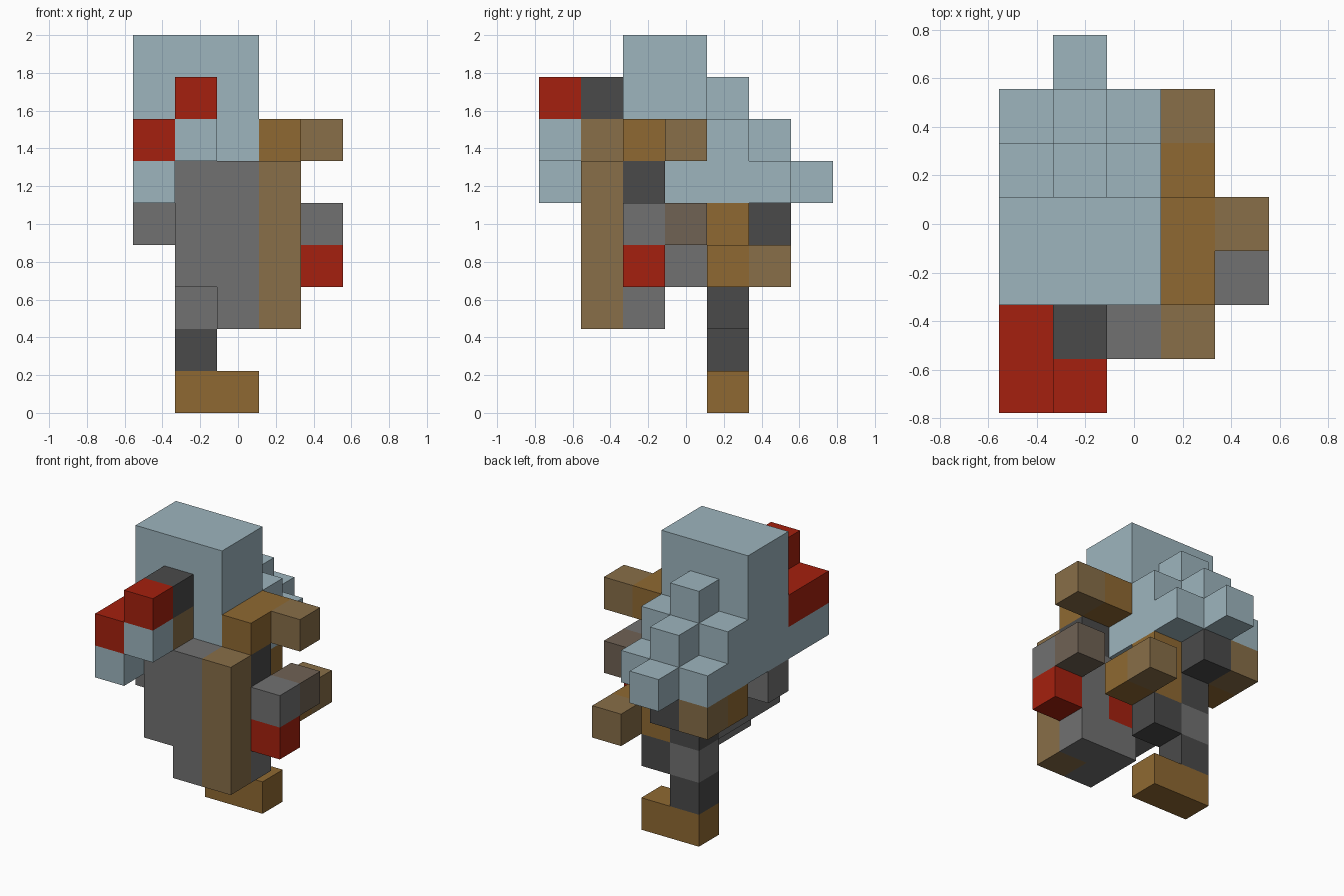
import bpy
import bmesh
from itertools import product
from mathutils import Vector

old = bpy.data.objects.get("Cube")
if old:
    bpy.data.objects.remove(old, do_unlink=True)

UNIT = 2 / 9                       # edge of one block
CENTRE = Vector((2.5, 3.5, 0))     # grid point that sits on the origin


def linear(c):
    c /= 255
    return c / 12.92 if c <= 0.04045 else ((c + 0.055) / 1.055) ** 2.4


def material(name, *rgb):
    mat = bpy.data.materials.new(name)
    mat.use_nodes = True
    colour = [linear(c) for c in rgb] + [1]
    mat.diffuse_color = colour
    mat.node_tree.nodes["Principled BSDF"].inputs["Base Color"].default_value = colour
    return mat


pale_blue = material("pale_blue", 157, 181, 190)
red = material("red", 165, 32, 14)
ochre = material("ochre", 143, 105, 50)
tan = material("tan", 136, 110, 72)
grey = material("grey", 113, 113, 113)
dark_grey = material("dark_grey", 74, 74, 74)
brown_grey = material("brown_grey", 112, 98, 84)

cells = {}    # grid position -> (part name, material)


def block(part, mat, start, size=(1, 1, 1)):
    """Fill a box of grid cells; later blocks replace earlier ones."""
    for step in product(*map(range, size)):
        cells[tuple(a + b for a, b in zip(start, step))] = (part, mat)


# Head with stepped back
block("head", pale_blue, (0, 2, 6), (3, 2, 3))
block("head", pale_blue, (0, 3, 5), (3, 3, 1))
block("head", pale_blue, (0, 4, 6), (3, 1, 1))
block("head", pale_blue, (1, 4, 7))
block("head", pale_blue, (1, 5, 6))
block("head", pale_blue, (1, 6, 5))

# Side strip running forward from the head
block("side_strip", pale_blue, (0, 0, 5), (1, 3, 1))
block("side_strip", red, (0, 0, 6), (1, 2, 1))

# Snout in front of the head
block("snout", dark_grey, (1, 1, 7))
block("snout", tan, (1, 1, 6))
block("snout", red, (1, 0, 7))
block("snout", pale_blue, (1, 0, 6))

# Torso with a tan front corner post
block("torso", grey, (1, 1, 3), (3, 2, 3))
block("torso", grey, (2, 1, 2), (2, 2, 1))
block("torso", tan, (3, 1, 2), (1, 1, 4))
block("torso", dark_grey, (3, 2, 5))
block("torso", red, (2, 2, 3))

# Upper hook beside the head
block("upper_hook", ochre, (3, 2, 6), (1, 2, 1))
block("upper_hook", tan, (4, 3, 6))

# Arms
block("left_arm", grey, (4, 2, 4))
block("left_arm", brown_grey, (4, 3, 4))
block("left_arm", red, (4, 2, 3))
block("right_arm", grey, (0, 2, 4))

# Hip and rear blocks
block("hip", grey, (1, 3, 3))
block("hip", dark_grey, (1, 4, 3), (1, 1, 2))
block("hip", dark_grey, (1, 5, 4))
block("rear_bar", ochre, (2, 4, 3), (1, 1, 2))
block("rear_bar", ochre, (3, 4, 3))
block("rear_bar", tan, (3, 5, 3))
block("rear_corner", ochre, (0, 4, 4))
block("rear_corner", tan, (0, 5, 4))

# Leg and foot
block("leg", grey, (1, 4, 2))
block("leg", dark_grey, (2, 4, 2))
block("leg", dark_grey, (1, 4, 1))
block("foot", ochre, (1, 4, 0), (2, 1, 1))


def add_outer_faces(bm, cell, slot):
    """Add the sides of a cell that have no neighbour."""
    for axis, side in product(range(3), (0, 1)):
        beside = list(cell)
        beside[axis] += 2 * side - 1
        if tuple(beside) in cells:
            continue
        corners = []
        for u, v in ((0, 0), (1, 0), (1, 1), (0, 1)):
            p = Vector(cell)
            p[axis] += side
            p[(axis + 1) % 3] += u
            p[(axis + 2) % 3] += v
            corners.append(bm.verts.new((p - CENTRE) * UNIT))
        bm.faces.new(corners if side else corners[::-1]).material_index = slot


# One flat-shaded object per part
for part in dict.fromkeys(name for name, _ in cells.values()):
    mesh = bpy.data.meshes.new(part)
    bm = bmesh.new()
    slots = []
    for cell, (name, mat) in cells.items():
        if name == part:
            if mat not in slots:
                slots.append(mat)
                mesh.materials.append(mat)
            add_outer_faces(bm, cell, slots.index(mat))
    bmesh.ops.remove_doubles(bm, verts=bm.verts, dist=0.001)
    bmesh.ops.dissolve_limit(bm, angle_limit=0.01, verts=bm.verts,
                             edges=bm.edges, delimit={"MATERIAL"})
    bm.to_mesh(mesh)
    bm.free()
    bpy.context.collection.objects.link(bpy.data.objects.new(part, mesh))
